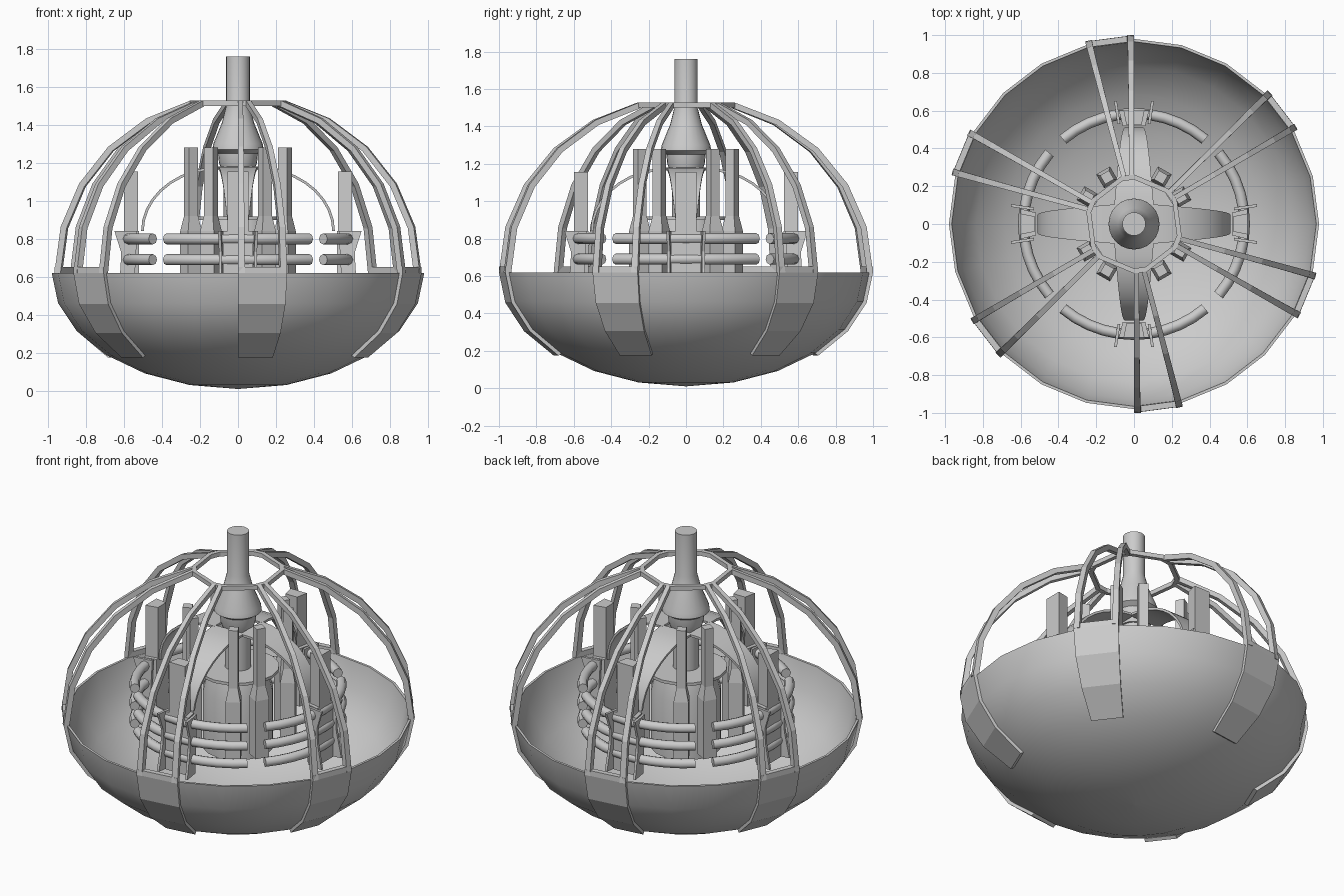
import bpy, bmesh
from math import sin, cos, pi, radians
from mathutils import Matrix

if "Cube" in bpy.data.objects:
    bpy.data.objects.remove(bpy.data.objects["Cube"])

def finish(name, bm, smooth=None):
    bmesh.ops.recalc_face_normals(bm, faces=bm.faces)
    me = bpy.data.meshes.new(name)
    bm.to_mesh(me)
    bm.free()
    ob = bpy.data.objects.new(name, me)
    bpy.context.collection.objects.link(ob)
    if smooth:
        bpy.context.view_layer.objects.active = ob
        for o in bpy.context.selected_objects:
            o.select_set(False)
        ob.select_set(True)
        bpy.ops.object.shade_smooth_by_angle(angle=radians(smooth))
    return ob

def loft(bm, sections, closed=False):
    """Skin matching cross-sections, capped unless closed into a loop."""
    rows = [[bm.verts.new(p) for p in s] for s in sections]
    n = len(rows[0])
    pairs = list(zip(rows, rows[1:])) + ([(rows[-1], rows[0])] if closed else [])
    for a, b in pairs:
        for i in range(n):
            j = (i + 1) % n
            bm.faces.new((a[i], a[j], b[j], b[i]))
    if not closed:
        bm.faces.new(rows[0])
        bm.faces.new(rows[-1])

def lathe(name, profile, sides, smooth=40):
    bm = bmesh.new()
    loft(bm, [[(r * cos(2 * pi * i / sides), r * sin(2 * pi * i / sides), z)
               for i in range(sides)] for r, z in profile])
    return finish(name, bm, smooth)

def polar(r, a, z, t=0.0):
    """Point at radius r and angle a, shifted sideways by t."""
    return (r * cos(a) - t * sin(a), r * sin(a) + t * cos(a), z)

def rect(r0, r1, w0, w1, z):
    return [(r0, -w0, z), (r1, -w1, z), (r1, w1, z), (r0, w0, z)]

def spin(bm, deg):
    bmesh.ops.rotate(bm, verts=bm.verts, cent=(0, 0, 0),
                     matrix=Matrix.Rotation(radians(deg), 3, 'Z'))

RIM = 0.62
STEP = radians(15)

# open bowl: lower half of a 24-sided ellipsoid, with a thin wall
outer = [(0.98 * sin(k * STEP), RIM - 0.61 * cos(k * STEP)) for k in range(1, 7)]
inner = [(r * 0.985, RIM - (RIM - z) * 0.98) for r, z in reversed(outer)]
bm = bmesh.new()
prof = [(0.001, RIM - 0.61)] + outer + inner + [(0.001, RIM - 0.598)]
loft(bm, [[polar(r, i * STEP, z) for i in range(24)] for r, z in prof])
finish("bowl", bm, 40)

# cage frames: two curved bars, a sill and a panel hugging the bowl
def shell(k, s, up):
    h = 0.94 if up else 0.63
    return sin(k * STEP) * s, RIM + h * s * cos(k * STEP) * (1 if up else -1)

for n in range(6):
    a0 = radians(-90 + 60 * n)
    a1 = a0 + STEP
    bm = bmesh.new()
    for a, w in ((a0, 1), (a1, -1)):
        secs = []
        for k in range(1, 7):
            (ro, zo), (ri, zi) = shell(k, 1, True), shell(k, 0.967, True)
            t = w * (0.024 + 0.002 * k)
            secs.append([polar(ro, a, zo), polar(ro, a, zo, t),
                         polar(ri, a, zi, t), polar(ri, a, zi)])
        loft(bm, secs)
    loft(bm, [[polar(1, a, RIM), polar(0.967, a, RIM), polar(0.967, a, RIM + 0.032),
               polar(0.999, a, RIM + 0.032)] for a in (a0, a1)])
    secs = []
    for k in (6, 7, 8, 9):
        k = 12 - k
        (ro, zo), (ri, zi) = shell(k, 1, False), shell(k, 0.967, False)
        secs.append([polar(ro, a0, zo), polar(ro, a1, zo),
                     polar(ri, a1, zi), polar(ri, a0, zi)])
    loft(bm, secs)
    finish("cage_frame", bm)

# crown ring joining the frames
bm = bmesh.new()
secs = []
for n in range(6):
    for a in (radians(-90 + 60 * n), radians(-75 + 60 * n)):
        secs.append([polar(0.262, a, 1.50), polar(0.262, a, 1.527),
                     polar(0.235, a, 1.527), polar(0.235, a, 1.50)])
loft(bm, secs, closed=True)
finish("crown_ring", bm)

# mast with flared collar
lathe("mast", [(0.085, 1.16), (0.1, 1.2), (0.105, 1.25), (0.135, 1.27), (0.13, 1.30),
               (0.085, 1.41), (0.062, 1.50), (0.062, 1.76)], 24, 30)
# core drum and column
lathe("core_drum", [(0.2, 0.42), (0.2, 0.78), (0.17, 0.9)], 16, 30)
lathe("core_plate", [(0.235, 0.9), (0.235, 0.918)], 16, 30)
lathe("core_column", [(0.075, 0.9), (0.075, 1.18)], 16, 30)

# eight upright rods with thicker feet
for q in range(4):
    for d in (30, 60):
        bm = bmesh.new()
        loft(bm, [rect(0.285 - s, 0.285 + s, s, s, z) for s, z in
                  ((0.042, 0.48), (0.042, 0.84), (0.027, 0.92), (0.027, 1.28))])
        spin(bm, q * 90 + d)
        finish("upright_rod", bm)

PLATE = [(0.55, 0.48), (0.65, 0.48), (0.618, 0.64), (0.615, 0.73), (0.65, 0.84), (0.53, 0.84)]
for q in range(4):
    # arched ribbon arm, wide at the hub
    bm = bmesh.new()
    secs = []
    for i in range(10):
        t = i / 9 * pi / 2
        w = 0.105 - 0.055 * i / 9
        r, z = 0.09 + 0.42 * sin(t), 0.84 + 0.34 * cos(t)
        ri, zi = r - 0.014 * sin(t), z - 0.014 * cos(t)
        secs.append([(r, -w, z), (r, w, z), (ri, w, zi), (ri, -w, zi)])
    loft(bm, secs)
    spin(bm, q * 90)
    finish("arched_arm", bm, 25)

    # clamp body with waisted side plates
    bm = bmesh.new()
    loft(bm, [rect(0.52, 0.60, 0.06, 0.08, z) for z in (0.48, 0.84)])
    for s in (-1, 1):
        loft(bm, [[(r, s * (y + (r - 0.6) * 0.15), z) for r, z in PLATE]
                  for y in (0.083, 0.098)])
    spin(bm, q * 90)
    finish("clamp", bm)

    # tall block on the clamp
    bm = bmesh.new()
    loft(bm, [rect(0.525, 0.60, 0.04, 0.055, z) for z in (0.84, 1.155)])
    spin(bm, q * 90)
    finish("clamp_block", bm)

    # three stacked curved tubes
    for z in (0.58, 0.69, 0.80):
        bm = bmesh.new()
        loft(bm, [[polar(0.585 + 0.029 * cos(j * pi / 4), radians(a),
                         z + 0.029 * sin(j * pi / 4)) for j in range(8)]
                  for a in range(-40, 41, 8)])
        spin(bm, q * 90)
        finish("curved_tube", bm, 50)
